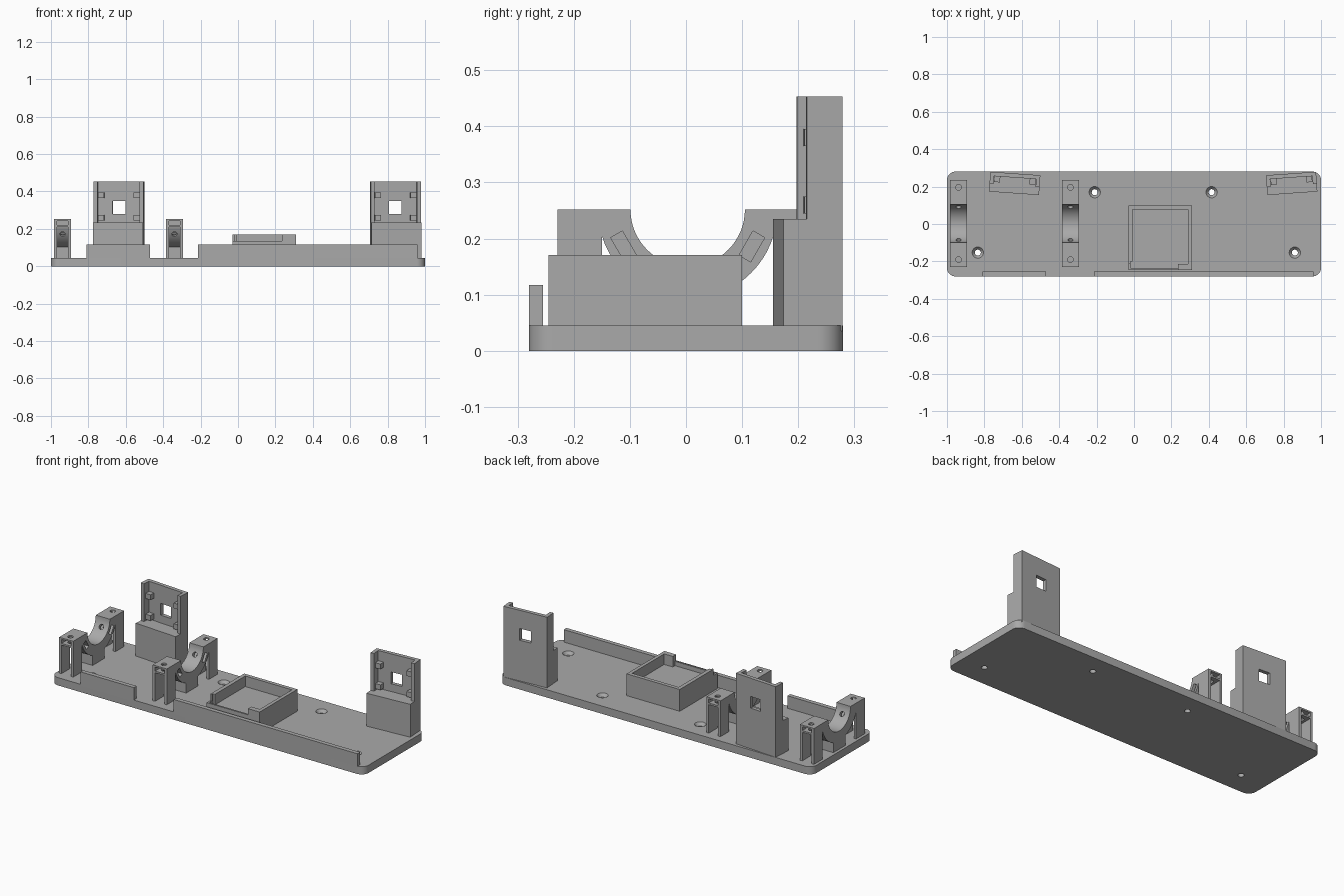
import bpy, bmesh
from math import pi, sin, cos, radians
from mathutils import Matrix, Vector

if "Cube" in bpy.data.objects:
    bpy.data.objects.remove(bpy.data.objects["Cube"])

grey = bpy.data.materials.new("plain grey")
grey.use_nodes = True
colour = (0.4, 0.4, 0.4, 1)
grey.diffuse_color = colour
grey.node_tree.nodes["Principled BSDF"].inputs["Base Color"].default_value = colour


def finish(name, bm):
    bmesh.ops.recalc_face_normals(bm, faces=bm.faces)
    mesh = bpy.data.meshes.new(name)
    bm.to_mesh(mesh)
    bm.free()
    mesh.materials.append(grey)
    obj = bpy.data.objects.new(name, mesh)
    bpy.context.collection.objects.link(obj)
    return obj


def box(name, x, y, z, matrix=Matrix()):
    """Box from (min, max) pairs, then moved by a matrix."""
    bm = bmesh.new()
    bmesh.ops.create_cube(bm, size=1)
    for v in bm.verts:
        v.co = matrix @ Vector([(r[0] + r[1]) / 2 + c * (r[1] - r[0])
                                for r, c in zip((x, y, z), v.co)])
    return finish(name, bm)


def rod(name, centre, r1, r2, depth, turn=Matrix()):
    bm = bmesh.new()
    bmesh.ops.create_cone(bm, cap_ends=True, segments=32, radius1=r1, radius2=r2,
                          depth=depth, matrix=Matrix.Translation(centre) @ turn)
    return finish(name, bm)


def extrude(name, points, offset):
    bm = bmesh.new()
    face = bm.faces.new([bm.verts.new(p) for p in points])
    new = bmesh.ops.extrude_face_region(bm, geom=[face])["geom"]
    bmesh.ops.translate(bm, vec=offset,
                        verts=[g for g in new if isinstance(g, bmesh.types.BMVert)])
    return finish(name, bm)


def combine(obj, others, operation):
    """Apply booleans one after another and discard the helpers."""
    for other in others:
        mod = obj.modifiers.new("cut", "BOOLEAN")
        mod.operation, mod.object, mod.solver = operation, other, "EXACT"
        other.hide_render = True
    graph = bpy.context.evaluated_depsgraph_get()
    mesh = bpy.data.meshes.new_from_object(obj.evaluated_get(graph))
    obj.modifiers.clear()
    obj.data = mesh
    for other in others:
        bpy.data.objects.remove(other)
    return obj


def smooth(obj):
    bpy.ops.object.select_all(action="DESELECT")
    obj.select_set(True)
    bpy.context.view_layer.objects.active = obj
    bpy.ops.object.shade_smooth_by_angle(angle=radians(30))


FLOOR = 0.045

# Base plate with rounded corners and countersunk holes
R = 0.045
outline = []
for i, (sx, sy) in enumerate([(1, 1), (-1, 1), (-1, -1), (1, -1)]):
    for k in range(9):
        a = (i + k / 8) * pi / 2
        outline.append((sx * (1 - R) + R * cos(a), sy * (0.28 - R) + R * sin(a), 0))
plate = extrude("base_plate", outline, (0, 0, FLOOR))
cutters = []
for x, y in [(-0.21, 0.17), (0.415, 0.17), (-0.835, -0.153), (0.86, -0.153)]:
    cutters.append(rod("hole", (x, y, 0.02), 0.016, 0.016, 0.1))
    cutters.append(rod("countersink", (x, y, 0.036), 0.014, 0.032, 0.022))
smooth(combine(plate, cutters, "DIFFERENCE"))

# Low front walls
for side, span in [("right", (-0.81, -0.47)), ("left", (-0.215, 0.96))]:
    box("front_wall_" + side, span, (-0.28, -0.255), (FLOOR - 0.01, 0.117))

# Tray with a recess and a lowered front lip
tray = box("tray", (-0.03, 0.31), (-0.245, 0.1), (FLOOR - 0.01, 0.171))
combine(tray, [box("recess", (-0.008, 0.29), (-0.215, 0.078), (0.11, 0.3)),
               box("front_recess", (-0.02, 0.235), (-0.235, -0.2), (0.11, 0.3)),
               box("lip_gap", (-0.1, 0.235), (-0.3, -0.21), (0.135, 0.3))],
        "DIFFERENCE")


# Upright mounts, turned slightly inwards
def mount(name, x, angle):
    m = Matrix.Translation((x, 0.217, 0)) @ Matrix.Rotation(radians(angle), 4, "Z")
    w, d, step, top = 0.134, 0.053, 0.235, 0.453
    body = box(name, (-w, w), (-d, d), (FLOOR - 0.01, top), m)
    combine(body, [
        box("step", (-1, 1), (-1, -d + 0.042), (step, 1), m),
        box("channel", (-0.113, 0.113), (-1, d - 0.022), (step, 1), m),
        box("window", (-0.034, 0.034), (-1, 1), (0.28, 0.348), m)], "DIFFERENCE")
    pegs = [box("peg", (px - 0.016, px + 0.016), (0, d - 0.01), (z - 0.015, z + 0.015), m)
            for px in (-0.095, 0.095) for z in (0.26, 0.38)]
    combine(body, pegs, "UNION")


mount("right_mount", -0.638, -4)
mount("left_mount", 0.843, 4)


# Half-round cradles standing on two hollow posts
def cradle(name, x):
    cy, top, inner, outer, half = 0.003, 0.252, 0.102, 0.16, 0.045
    span = (x - half, x + half)
    arc = [pi + k * pi / 32 for k in range(33)]
    points = [(span[0], cy + outer * cos(a), top + outer * sin(a)) for a in arc]
    points += [(span[0], cy + inner * cos(a), top + inner * sin(a)) for a in reversed(arc)]
    ring = extrude(name, points, (2 * half, 0, 0))

    parts = [box("foot", span, (cy - 0.055, cy + 0.055), (FLOOR - 0.01, 0.125))]
    cuts = []
    for s in (-1, 1):
        ys = sorted((cy + s * 0.153, cy + s * 0.232))
        for e in (-1, 1):
            xs = sorted((x + e * half, x + e * 0.03))
            parts.append(box("leg", xs, ys, (FLOOR - 0.01, 0.23)))
        parts.append(box("bridge", span, ys, (0.21, top)))
        # Nut slot and bolt hole in the post head
        slot = sorted((cy + s * 0.165, cy + s * 0.3))
        cuts.append(box("slot", (x - 0.03, x + 0.03), slot, (0.22, 0.243)))
        cuts.append(rod("bolt", (x, cy + s * 0.193, 0.24), 0.015, 0.015, 0.1))
        # Radial nut slot and screw hole in the ring
        m = (Matrix.Translation((x, cy, top)) @
             Matrix.Rotation(radians(-30 if s > 0 else 210), 4, "X"))
        cuts.append(box("nut", (-0.03, 0.1), (0.12, 0.144), (-0.025, 0.025), m))
        cuts.append(rod("screw", m @ Vector((0, 0.13, 0)), 0.014, 0.014, 0.1,
                        m.to_3x3().to_4x4() @ Matrix.Rotation(pi / 2, 4, "X")))
    combine(ring, parts, "UNION")
    smooth(combine(ring, cuts, "DIFFERENCE"))


cradle("right_cradle", -0.938)
cradle("middle_cradle", -0.34)
